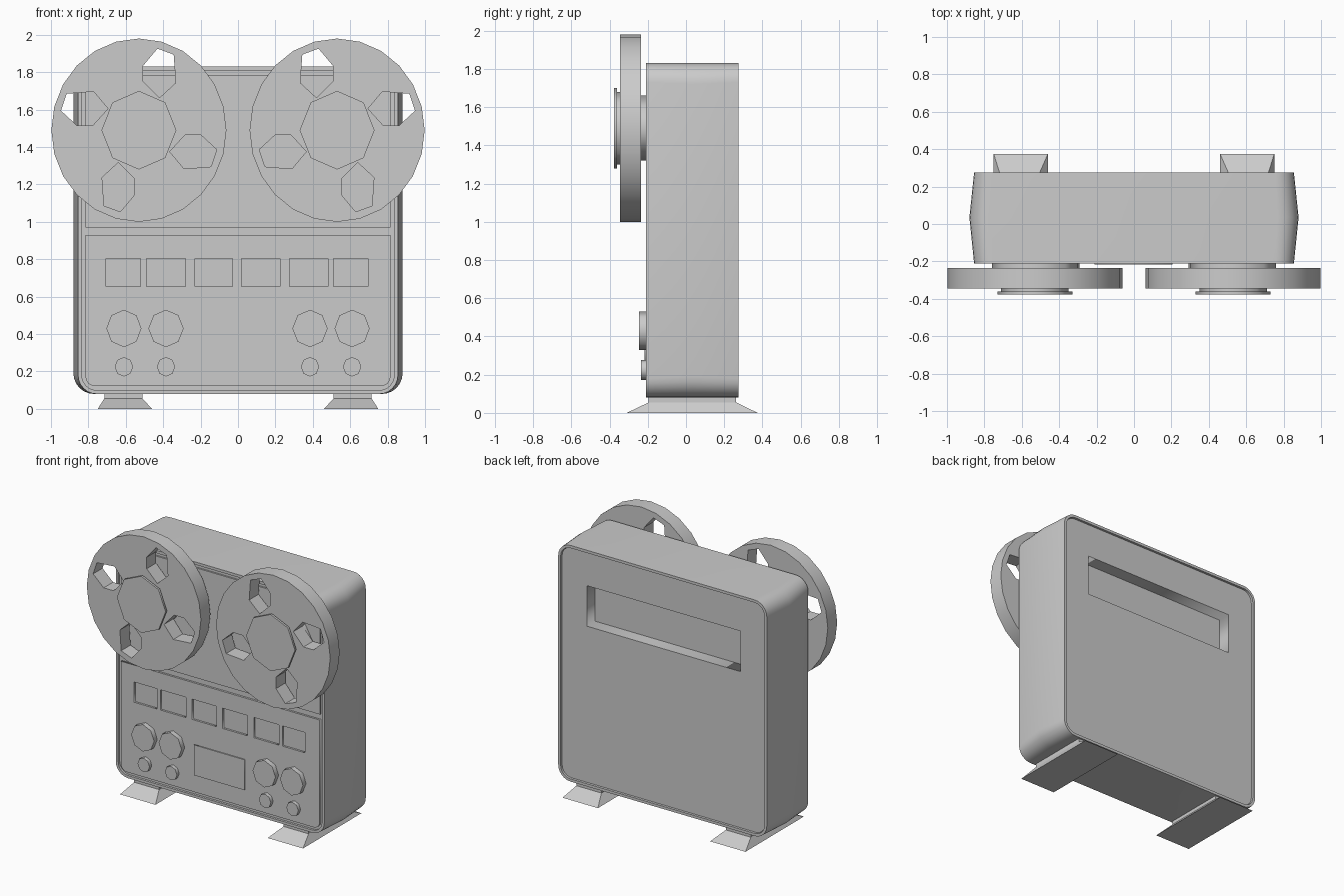
import bpy, bmesh, math

if "Cube" in bpy.data.objects:
    bpy.data.objects.remove(bpy.data.objects["Cube"])


def rounded(x0, x1, z0, z1, radii=(0, 0, 0, 0), n=6):
    """Rounded rectangle, radii in order bottom-left, bottom-right, top-right, top-left."""
    pts = []
    corners = [(x0, z0, 1, 1), (x1, z0, -1, 1), (x1, z1, -1, -1), (x0, z1, 1, -1)]
    for i, ((x, z, sx, sz), r) in enumerate(zip(corners, radii)):
        if r == 0:
            pts.append((x, z))
            continue
        for k in range(n + 1):
            a = math.pi + i * math.pi / 2 + k * math.pi / 2 / n
            pts.append((x + sx * r + r * math.cos(a), z + sz * r + r * math.sin(a)))
    return pts


def oval(cx, cz, rx, rz, n):
    return [(cx + rx * math.sin(2 * math.pi * k / n), cz + rz * math.cos(2 * math.pi * k / n))
            for k in range(n)]


def activate(ob):
    bpy.ops.object.select_all(action='DESELECT')
    ob.select_set(True)
    bpy.context.view_layer.objects.active = ob


def plate(name, loops, y0, y1, smooth=False):
    """Flat plate in the xz plane; loops after the first are holes."""
    cu = bpy.data.curves.new(name, 'CURVE')
    cu.dimensions = '2D'
    cu.fill_mode = 'BOTH'
    cu.extrude = (y1 - y0) / 2
    for loop in loops:
        sp = cu.splines.new('POLY')
        sp.points.add(len(loop) - 1)
        for p, (x, z) in zip(sp.points, loop):
            p.co = (x, z, 0, 1)
        sp.use_cyclic_u = True
    ob = bpy.data.objects.new(name, cu)
    bpy.context.collection.objects.link(ob)
    ob.location.y = (y0 + y1) / 2
    ob.rotation_euler.x = math.pi / 2
    activate(ob)
    bpy.ops.object.convert(target='MESH')
    if smooth:
        bpy.ops.object.shade_smooth_by_angle(angle=math.radians(30))
    return ob


def loft(name, rings, smooth=False):
    """Skin a list of equal-length 3D rings and cap both ends."""
    bm = bmesh.new()
    vs = [[bm.verts.new(p) for p in ring] for ring in rings]
    for a, b in zip(vs, vs[1:]):
        for i in range(len(a)):
            j = (i + 1) % len(a)
            bm.faces.new((a[i], a[j], b[j], b[i]))
    bm.faces.new(vs[0])
    bm.faces.new(vs[-1])
    bmesh.ops.recalc_face_normals(bm, faces=bm.faces)
    me = bpy.data.meshes.new(name)
    bm.to_mesh(me)
    bm.free()
    ob = bpy.data.objects.new(name, me)
    bpy.context.collection.objects.link(ob)
    if smooth:
        activate(ob)
        bpy.ops.object.shade_smooth_by_angle(angle=math.radians(30))
    return ob


# Case: bulging sides, thin rim and recessed front and back
profile = [(-0.193, 0.835, 0.02, 0.08), (-0.21, 0.835, 0.02, 0.08), (-0.21, 0.855, 0, 0.1),
           (0.035, 0.88, 0, 0.11), (0.275, 0.855, 0, 0.1), (0.275, 0.835, 0.02, 0.08),
           (0.165, 0.835, 0.02, 0.08)]
loft("case", [[(x, y, z) for x, z in rounded(-w, w, 0.08 + d, 1.83 - d, (r,) * 4)]
              for y, w, d, r in profile], True)

# Back panel with a long pocket
plate("back_panel", [rounded(-0.832, 0.832, 0.103, 1.807, (0.077,) * 4),
                     rounded(-0.63, 0.63, 1.26, 1.56)], 0.16, 0.262)

# Front panels: upper deck plate, and control plate with six windows
plate("deck_panel", [rounded(-0.815, 0.815, 0.97, 1.785, (0, 0, 0.06, 0.06))], -0.205, -0.18)
windows = [(-0.705, -0.52), (-0.49, -0.28), (-0.23, -0.03),
           (0.02, 0.225), (0.275, 0.48), (0.51, 0.695)]
plate("control_panel", [rounded(-0.815, 0.815, 0.122, 0.93, (0.05, 0.05, 0, 0))]
      + [rounded(a, b, 0.655, 0.805) for a, b in windows], -0.208, -0.18)
plate("display", [rounded(-0.21, 0.205, 0.25, 0.475)], -0.216, -0.19)

# One spoke opening, repeated by quarter turns in each reel
opening = [(0.024, 0.345), (0.104, 0.436), (0.195, 0.404),
           (0.206, 0.253), (0.115, 0.173), (0.024, 0.26)]
for s, side in ((-1, "left"), (1, "right")):
    cx, cz = 0.53 * s, 1.49
    holes = []
    for q in range(4):
        c, d = round(math.cos(q * math.pi / 2)), round(math.sin(q * math.pi / 2))
        holes.append([(cx - s * 0.955 * (x * c - z * d), cz + x * d + z * c) for x, z in opening])
    # Reel, its cap and its spindle
    plate("reel_" + side, [oval(cx, cz, 0.468, 0.49, 24)] + holes, -0.345, -0.235, True)
    plate("reel_cap_base_" + side, [oval(cx, cz, 0.18, 0.19, 8)], -0.362, -0.34)
    plate("reel_cap_" + side, [oval(cx, cz, 0.2, 0.21, 8)], -0.376, -0.36)
    plate("spindle_" + side, [oval(cx, cz, 0.23, 0.17, 8)], -0.237, -0.19)
    # Knobs
    for x in (0.385, 0.61):
        plate("large_knob_" + side, [oval(x * s, 0.43, 0.094, 0.1, 8)], -0.245, -0.19)
        plate("small_knob_" + side, [oval(x * s, 0.225, 0.049, 0.052, 8)], -0.235, -0.19)
    # Splayed foot running front to back
    loft("foot_" + side, [[(x * s, y, z) for x, y in rounded(x0, x1, y0, y1)]
                          for x0, x1, y0, y1, z in ((0.46, 0.75, -0.31, 0.375, 0),
                                                    (0.51, 0.715, -0.195, 0.262, 0.055),
                                                    (0.51, 0.715, -0.195, 0.262, 0.09))])
